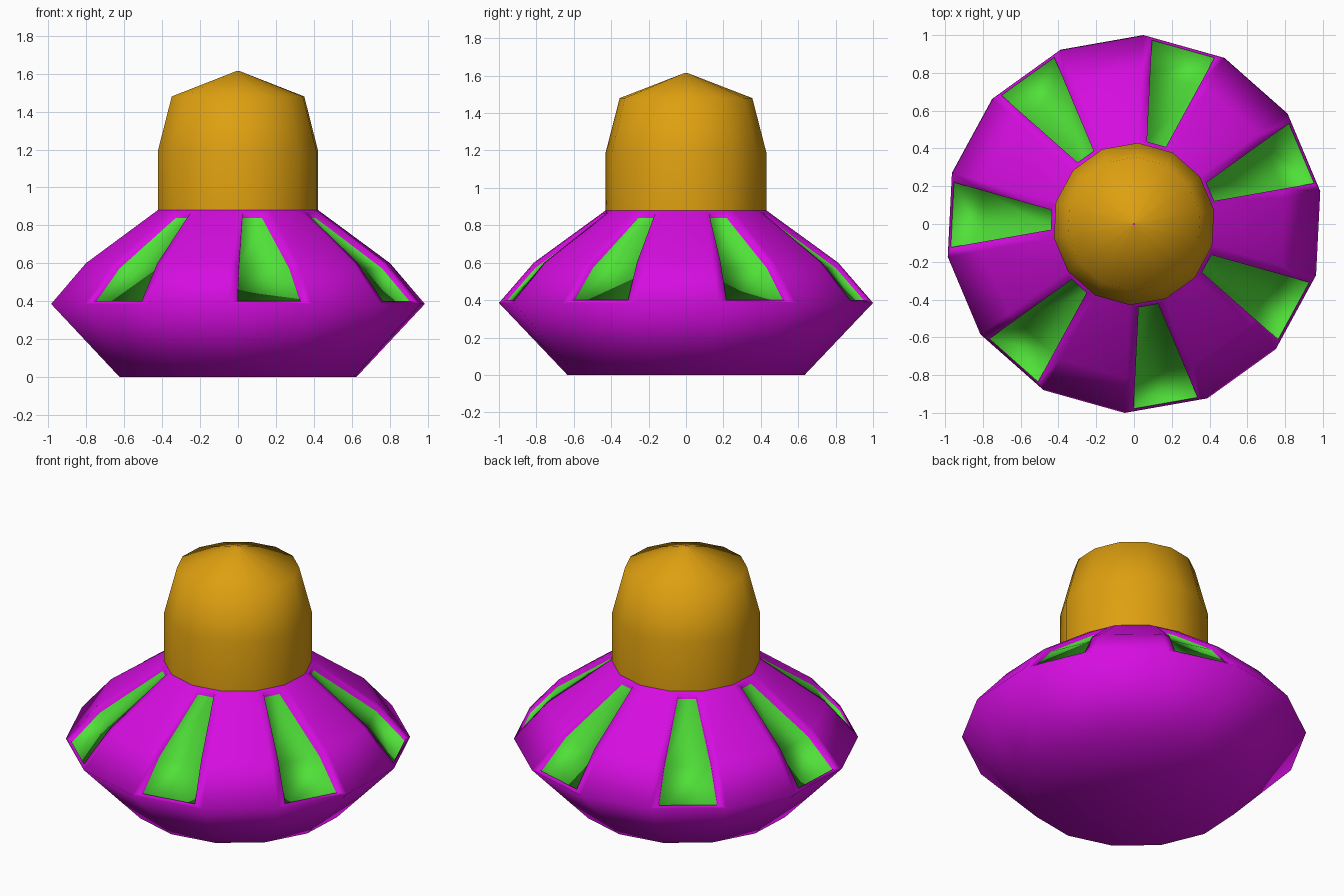
import bpy, bmesh, math
from mathutils import Vector

if "Cube" in bpy.data.objects:
    bpy.data.objects.remove(bpy.data.objects["Cube"])

SIDES = 14
START = math.radians(10.0)
STEP = 2 * math.pi / SIDES
SIDE_MARGIN = 0.048   # frame width beside each window
DROP = Vector((0, 0, -0.028))   # window panels sit slightly lower


def material(name, rgb):
    m = bpy.data.materials.new(name)
    m.diffuse_color = (*rgb, 1)
    m.use_nodes = True
    m.node_tree.nodes["Principled BSDF"].inputs["Base Color"].default_value = m.diffuse_color
    return m


purple = material("purple", (0.67, 0.004, 0.75))
green = material("green", (0.08, 0.75, 0.04))
orange = material("orange", (0.73, 0.35, 0.005))


def point(r, z, k):
    a = START + k * STEP
    return Vector((r * math.cos(a), r * math.sin(a), z))


def ring(bm, r, z):
    return [bm.verts.new(point(r, z, k)) for k in range(SIDES)]


def finish(bm, name, mats):
    bmesh.ops.recalc_face_normals(bm, faces=bm.faces)
    for f in bm.faces:
        f.smooth = True
    me = bpy.data.meshes.new(name)
    bm.to_mesh(me)
    bm.free()
    for m in mats:
        me.materials.append(m)
    ob = bpy.data.objects.new(name, me)
    bpy.context.collection.objects.link(ob)


def strip(bm, a, b, mat=0):
    # quads between two equally long rows of vertices
    for i in range(len(a) - 1):
        f = bm.faces.new((a[i], a[i + 1], b[i + 1], b[i]))
        f.material_index = mat


# Saucer body with a sunken window in every other bay
bm = bmesh.new()
base = ring(bm, 0.635, 0.0)
rim, shoulder, neck = (ring(bm, r, z) for r, z in
                       ((1.0013, 0.385), (0.815, 0.60), (0.43, 0.88)))
bm.faces.new(base[::-1])
strip(bm, base + base[:1], rim + rim[:1])

WINDOW = ((0.987, 0.401), (0.815, 0.60), (0.450, 0.866))
for k in range(SIDES):
    n = (k + 1) % SIDES
    left = [row[k] for row in (rim, shoulder, neck)]
    right = [row[n] for row in (rim, shoulder, neck)]
    if k % 2:
        strip(bm, left, right)
        continue
    lip_l, lip_r = [], []
    for r, z in WINDOW:
        p, q = point(r, z, k), point(r, z, k + 1)
        d = (q - p).normalized() * SIDE_MARGIN
        lip_l.append(bm.verts.new(p + d))
        lip_r.append(bm.verts.new(q - d))
    pane_l = [bm.verts.new(v.co + DROP) for v in lip_l]
    pane_r = [bm.verts.new(v.co + DROP) for v in lip_r]
    # closed loops: outer bay edge, window lip, sunken pane edge
    outer = left + right[::-1] + left[:1]
    lip = lip_l + lip_r[::-1] + lip_l[:1]
    pane = pane_l + pane_r[::-1] + pane_l[:1]
    strip(bm, outer, lip)
    strip(bm, lip, pane)
    strip(bm, pane_l, pane_r, 1)
finish(bm, "saucer_body", (purple, green))

# Dome with a tiny tip
bm = bmesh.new()
rows = [ring(bm, r, z) for r, z in
        ((0.43, 0.88), (0.43, 1.19), (0.355, 1.48), (0.006, 1.615))]
for a, b in zip(rows, rows[1:]):
    strip(bm, a + a[:1], b + b[:1])
bm.faces.new(rows[-1]).material_index = 1
finish(bm, "dome", (orange, purple))
